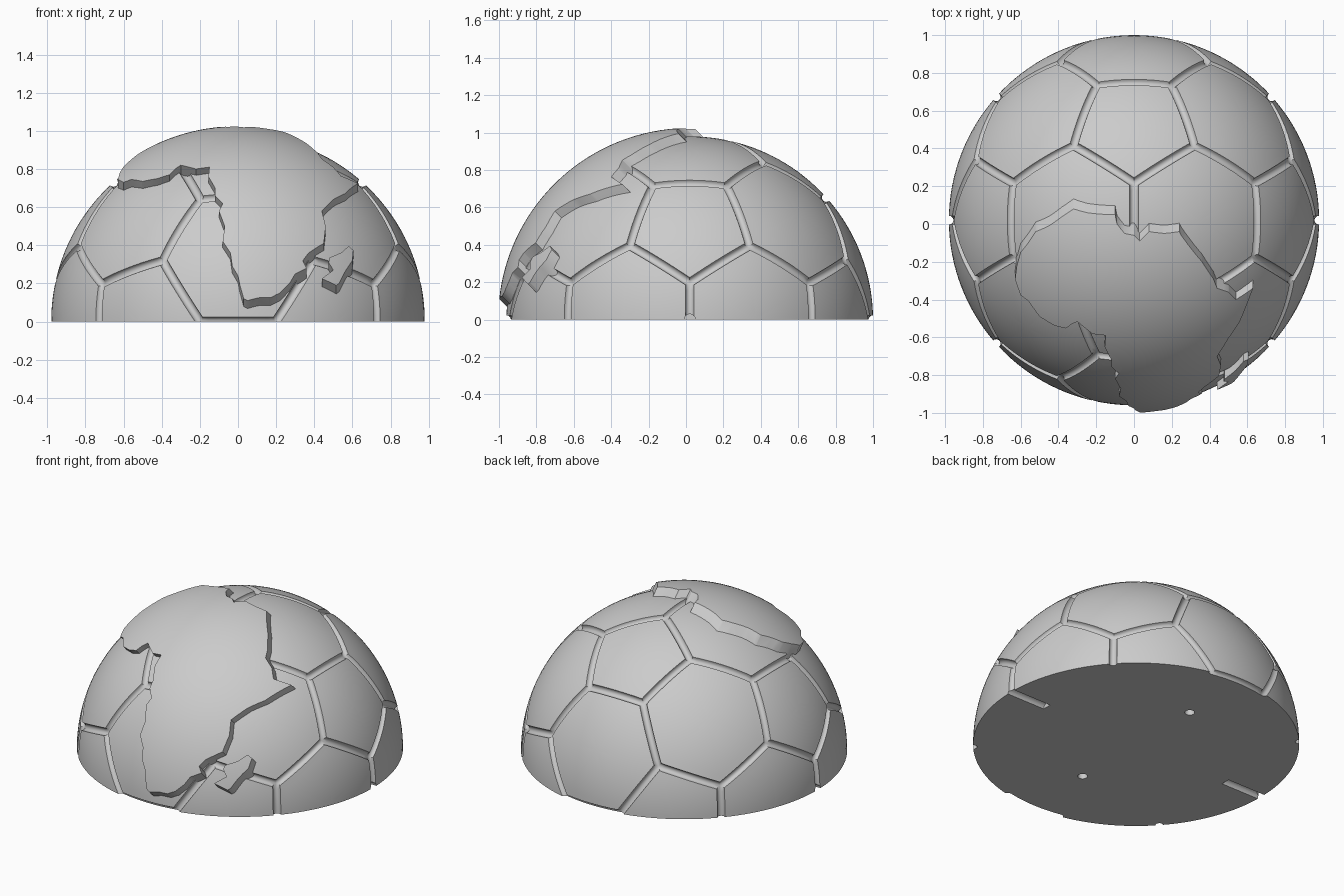
import bpy, bmesh, math
from mathutils import Vector

R, R_LAND = 0.98, 1.025           # ball and raised map radii
GROOVE = 0.024                    # radius of the round seam groove
MID = Vector((0, 0.02, 0))        # ball centre
RISE = Vector((0, -1, 1)).normalized()   # direction the map is raised along

if "Cube" in bpy.data.objects:
    bpy.data.objects.remove(bpy.data.objects["Cube"])

grey = bpy.data.materials.new("plain_grey")
grey.use_nodes = True
grey.diffuse_color = (0.6, 0.6, 0.6, 1)
grey.node_tree.nodes["Principled BSDF"].inputs["Base Color"].default_value = (0.6, 0.6, 0.6, 1)


def make_object(name, bm):
    bmesh.ops.recalc_face_normals(bm, faces=bm.faces)
    mesh = bpy.data.meshes.new(name)
    bm.to_mesh(mesh)
    bm.free()
    mesh.materials.append(grey)
    obj = bpy.data.objects.new(name, mesh)
    bpy.context.collection.objects.link(obj)
    return obj


def select_only(obj):
    bpy.ops.object.select_all(action='DESELECT')
    obj.select_set(True)
    bpy.context.view_layer.objects.active = obj


def boolean(obj, cutter, operation):
    cutter.hide_render = True
    mod = obj.modifiers.new("cut", 'BOOLEAN')
    mod.object, mod.operation, mod.solver = cutter, operation, 'EXACT'
    select_only(obj)
    bpy.ops.object.modifier_apply(modifier=mod.name)
    bpy.data.objects.remove(cutter)


def smooth(obj):
    select_only(obj)
    bpy.ops.object.shade_smooth_by_angle(angle=math.radians(35))


def keep_above(bm, height):
    bmesh.ops.bisect_plane(bm, geom=bm.verts[:] + bm.edges[:] + bm.faces[:], dist=0.0002,
                           plane_co=(0, 0, height), plane_no=(0, 0, 1), clear_inner=True)
    bmesh.ops.holes_fill(bm, edges=[e for e in bm.edges if e.is_boundary])


# Panel layout: pentagons at the corners of an icosahedron, hexagons on its faces
PHI = (1 + 5 ** 0.5) / 2
corners = []
for s in (1, -1):
    for t in (PHI, -PHI):
        corners += [Vector((0, s, t)), Vector((s, t, 0)), Vector((t, 0, s))]


def joined(a, b):
    return abs((a - b).length - 2) < 0.01


panels = [[(v * 2 + n) / 3 for n in corners if joined(v, n)] for v in corners]
for i, a in enumerate(corners):
    for j in range(i + 1, 12):
        for k in range(j + 1, 12):
            b, c = corners[j], corners[k]
            if joined(a, b) and joined(b, c) and joined(a, c):
                panels.append([(p * 2 + q) / 3 for p in (a, b, c) for q in (a, b, c) if p is not q])


# Each panel is a domed patch with half of a round groove along its rim
def add_panel(bm, pts, steps=12, rings=8, bend=4):
    pts = [p.normalized() * R for p in pts]
    centre = sum(pts, Vector()) / len(pts)
    side = (pts[0] - centre).normalized()
    up = centre.normalized().cross(side)
    pts.sort(key=lambda p: math.atan2((p - centre).dot(up), (p - centre).dot(side)))
    apothem = ((pts[0] + pts[1]) / 2 - centre).length
    lip = 1 - GROOVE / apothem
    profile = [(lip * i / rings, R) for i in range(rings + 1)]
    for i in range(1, bend + 1):
        angle = math.pi / 2 * i / bend
        profile.append((1 - GROOVE * math.cos(angle) / apothem, R - GROOVE * math.sin(angle)))
    for a, b in zip(pts, pts[1:] + pts[:1]):
        grid = []
        for s, radius in profile:
            row = [centre.lerp(a.lerp(b, t / steps), s).normalized() * radius for t in range(steps + 1)]
            grid.append([bm.verts.new(p + MID) for p in row])
        for low, high in zip(grid, grid[1:]):
            for t in range(steps):
                bm.faces.new((low[t], high[t], high[t + 1], low[t + 1]))


bm = bmesh.new()
for panel in panels:
    add_panel(bm, panel)
bmesh.ops.remove_doubles(bm, verts=bm.verts, dist=0.0002)
keep_above(bm, 0)
ball = make_object("half_ball", bm)

# Peg holes and rim slots in the flat underside
for sign in (1, -1):
    for place, turn, length in (((0, 0.5 * sign, 0), 0, 0.2),
                                ((0.9 * sign, 0, 0), math.pi / 2, 0.4)):
        bpy.ops.mesh.primitive_cylinder_add(vertices=24, radius=0.03, depth=length,
                                            location=MID + Vector(place), rotation=(0, turn, 0))
        boolean(ball, bpy.context.object, 'DIFFERENCE')
smooth(ball)


# Raised land: an outline swept along RISE and trimmed by a larger sphere
def from_front(x, z):
    return Vector((x, -math.sqrt(R_LAND ** 2 - x * x - z * z), z))


def from_top(x, y):
    y -= MID.y
    return Vector((x, y, math.sqrt(R_LAND ** 2 - x * x - y * y)))


def raised_land(name, outline):
    bm = bmesh.new()
    flat = [p - RISE * (p.dot(RISE) - 0.5) + MID for p in outline]
    face = bm.faces.new([bm.verts.new(p) for p in flat])
    swept = bmesh.ops.extrude_face_region(bm, geom=[face], use_keep_orig=True)
    moved = [g for g in swept["geom"] if isinstance(g, bmesh.types.BMVert)]
    bmesh.ops.translate(bm, verts=moved, vec=RISE * 0.8)
    keep_above(bm, 0.035)
    land = make_object(name, bm)
    bpy.ops.mesh.primitive_uv_sphere_add(segments=160, ring_count=80, radius=R_LAND, location=MID)
    boolean(land, bpy.context.object, 'INTERSECT')
    land.data.materials.clear()
    land.data.materials.append(grey)
    smooth(land)


west_and_south = [(-.63, .745), (-.6, .73), (-.56, .745), (-.5, .735), (-.42, .75), (-.36, .77),
                  (-.33, .8), (-.3, .82), (-.22, .8), (-.15, .81), (-.155, .76), (-.12, .7),
                  (-.12, .66), (-.08, .62), (-.1, .58), (-.07, .5), (-.08, .42), (-.04, .36),
                  (-.03, .29), (0, .24), (.01, .19), (.03, .12), (.05, .11), (.11, .125),
                  (.17, .125), (.22, .15), (.27, .2), (.3, .25), (.36, .28), (.34, .32),
                  (.37, .36), (.45, .41), (.46, .5), (.44, .58), (.5, .64), (.56, .67)]
north = [(.63, -.34), (.54, -.4), (.5, -.36), (.44, -.34), (.42, -.29), (.36, -.2), (.25, -.06),
         (.24, -.04), (.16, -.05), (.08, -.04), (.03, -.09), (0, -.06), (-.05, -.05), (-.09, 0),
         (-.1, .05), (-.25, .06), (-.32, .08), (-.38, .04), (-.45, -.01), (-.52, -.04),
         (-.56, -.1), (-.6, -.15), (-.62, -.22)]
raised_land("raised_continent", [from_front(*p) for p in west_and_south] + [from_top(*p) for p in north])

island = [(.44, .225), (.5, .27), (.475, .31), (.48, .335), (.54, .36), (.58, .395), (.605, .375),
          (.6, .32), (.56, .26), (.53, .2), (.515, .19)]
raised_land("raised_island", [from_front(*p) for p in island])
